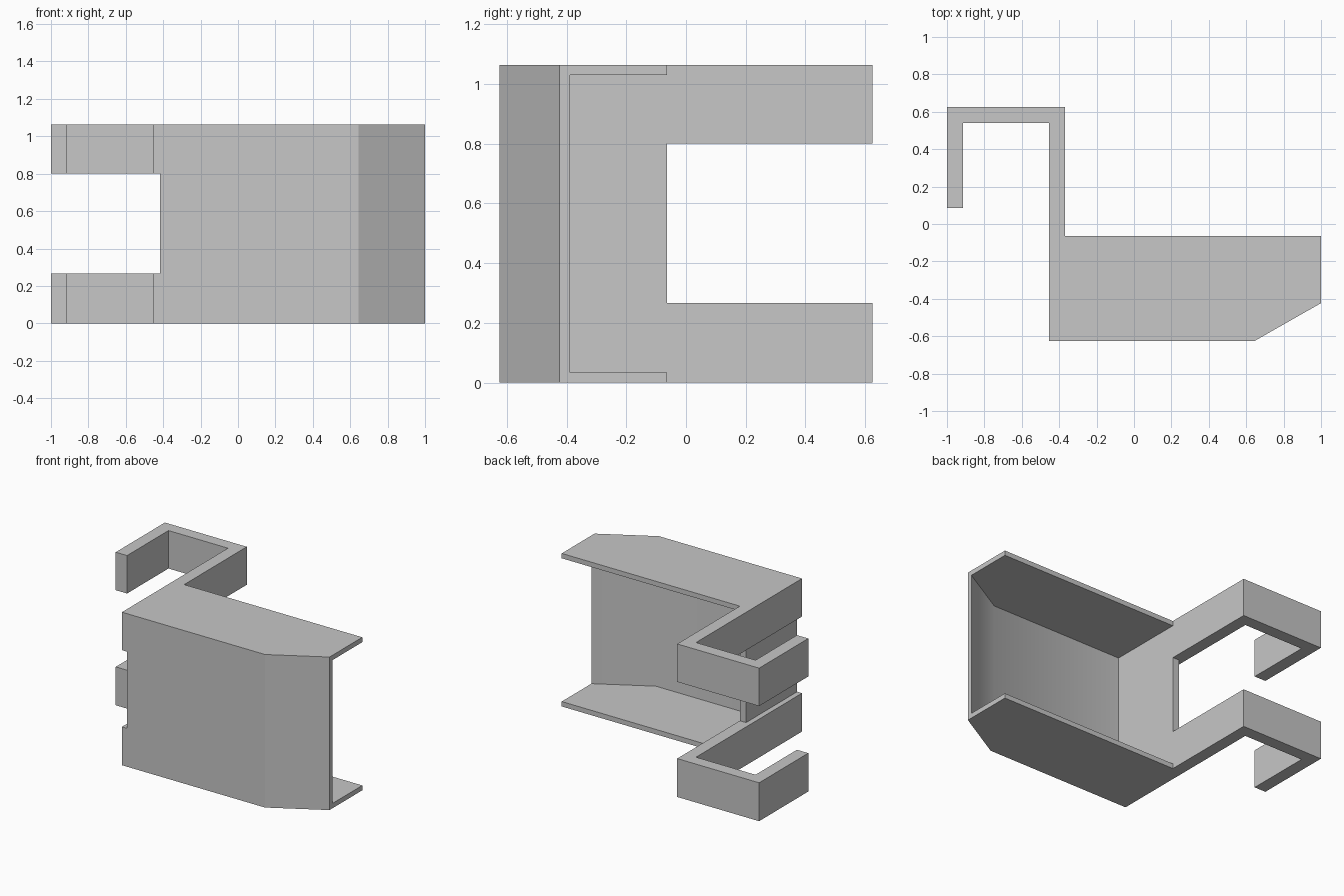
import bpy
import bmesh

cube = bpy.data.objects.get("Cube")
if cube:
    bpy.data.objects.remove(cube, do_unlink=True)

HEIGHT = 1.064      # full height
SKIN = 0.034        # thickness of panel and flanges
ARM_LOW, ARM_HIGH = 0.267, 0.8   # gap between the two hooked arms

grey = bpy.data.materials.new("plain grey")
grey.use_nodes = True
grey.diffuse_color = (0.57, 0.57, 0.57, 1)
grey.node_tree.nodes["Principled BSDF"].inputs["Base Color"].default_value = grey.diffuse_color


def prism(name, outline, z0, z1):
    """Extrude a plan outline between two heights."""
    bm = bmesh.new()
    base = bm.faces.new([bm.verts.new((x, y, z0)) for x, y in outline])
    top = bmesh.ops.extrude_face_region(bm, geom=[base])
    for v in top["geom"]:
        if isinstance(v, bmesh.types.BMVert):
            v.co.z = z1
    bmesh.ops.recalc_face_normals(bm, faces=bm.faces)
    mesh = bpy.data.meshes.new(name)
    bm.to_mesh(mesh)
    bm.free()
    mesh.materials.append(grey)
    obj = bpy.data.objects.new(name, mesh)
    bpy.context.collection.objects.link(obj)
    return obj


def cut(target, cutter):
    """Subtract a cutter, then discard it."""
    mod = target.modifiers.new("cut", "BOOLEAN")
    mod.operation = "DIFFERENCE"
    mod.solver = "EXACT"
    mod.object = cutter
    cutter.hide_render = True
    bpy.context.view_layer.objects.active = target
    bpy.ops.object.modifier_apply(modifier=mod.name)
    bpy.data.objects.remove(cutter, do_unlink=True)


# Channel body and hooked arm share one plan outline
bracket = prism("hooked_channel_bracket", [
    (-0.455, -0.625), (0.645, -0.625), (1, -0.423), (1, -0.063),
    (-0.37, -0.063), (-0.37, 0.625), (-1, 0.625), (-1, 0.085),
    (-0.913, 0.085), (-0.913, 0.54), (-0.455, 0.54)], 0, HEIGHT)

# Hollow behind the front panel, open at the back and one end
slope = (0.625 - 0.423) / (1 - 0.645)
cut(bracket, prism("cavity_cutter", [
    (-0.37, -0.625 + SKIN), (0.645, -0.625 + SKIN),
    (1.2, -0.423 + SKIN + 0.2 * slope), (1.2, 0), (-0.37, 0)],
    SKIN, HEIGHT - SKIN))

# Gap that splits the hook into two arms and thins the side wall
cut(bracket, prism("arm_gap_cutter", [
    (-1.2, -0.8), (-0.418, -0.8), (-0.418, -0.063),
    (-0.2, -0.063), (-0.2, 0.8), (-1.2, 0.8)], ARM_LOW, ARM_HIGH))

# Tidy coplanar faces; soften only the bend inside the front panel
bm = bmesh.new()
bm.from_mesh(bracket.data)
bmesh.ops.remove_doubles(bm, verts=bm.verts, dist=0.0001)
bmesh.ops.dissolve_limit(bm, angle_limit=0.01, verts=bm.verts, edges=bm.edges)
bm.normal_update()
for f in bm.faces:
    f.material_index = 0
    f.smooth = f.normal.y > 0.8 and f.calc_center_median().y < -0.3
bm.to_mesh(bracket.data)
bm.free()
